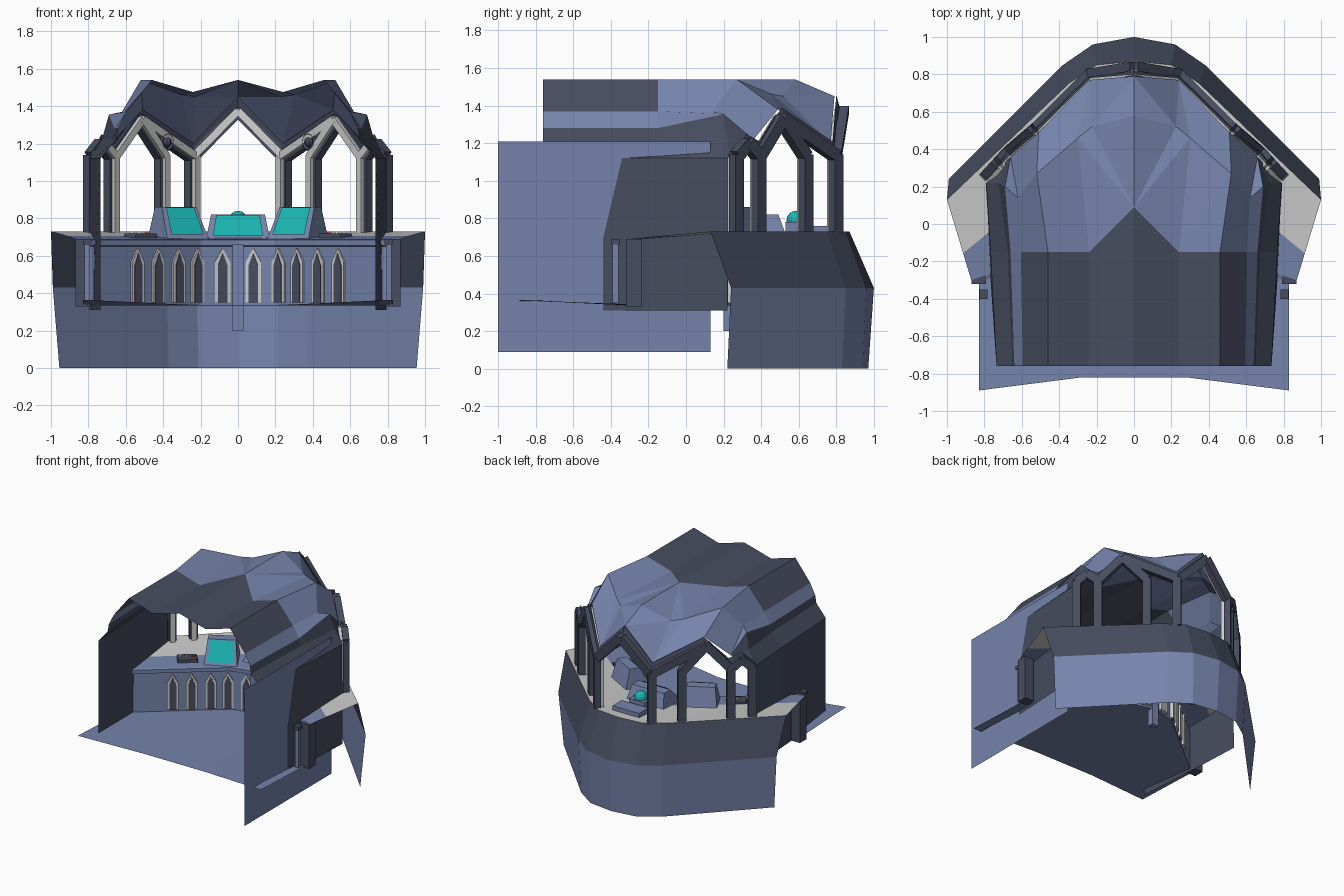
import bpy, math
from mathutils import Vector as V

if "Cube" in bpy.data.objects:
    bpy.data.objects.remove(bpy.data.objects["Cube"])

def mat(name, c):
    m = bpy.data.materials.new(name)
    m.diffuse_color = (*c, 1)
    m.use_nodes = True
    m.node_tree.nodes["Principled BSDF"].inputs["Base Color"].default_value = m.diffuse_color
    return m

BLUE = mat("blue_grey", (0.18, 0.23, 0.41))
DARK = mat("dark_plate", (0.062, 0.074, 0.115))
TEAL = mat("teal", (0.01, 0.46, 0.44))
RED = mat("red", (0.6, 0.05, 0.05))

def mesh(name, verts, faces, m=None, mirror=True):
    me = bpy.data.meshes.new(name)
    me.from_pydata([tuple(v) for v in verts], [], faces)
    ob = bpy.data.objects.new(name, me)
    bpy.context.collection.objects.link(ob)
    if m:
        me.materials.append(m)
    if mirror:
        mod = ob.modifiers.new("mirror", 'MIRROR')
        mod.merge_threshold = 0.0005
    return ob

def loft(name, rows, m=None, mirror=True):
    n = len(rows[0])
    faces = [(r*n+i, r*n+i+1, (r+1)*n+i+1, (r+1)*n+i)
             for r in range(len(rows)-1) for i in range(n-1)]
    return mesh(name, [p for r in rows for p in r], faces, m, mirror)

BOX = [(0, 1, 3, 2), (4, 6, 7, 5), (0, 4, 5, 1), (2, 3, 7, 6), (0, 2, 6, 4), (1, 5, 7, 3)]

def beams(name, segs, w, depth, off, m=None):
    """Rectangular bars; each segment is (start, end, outward normal)."""
    vs, fs = [], []
    for a, b, n in segs:
        a, b, n = V(a), V(b), V(n).normalized()
        u = (b-a).normalized().cross(n).normalized()
        k = len(vs)
        vs += [p + u*s*w/2 + n*(off + t*depth/2) for p in (a, b) for s in (-1, 1) for t in (-1, 1)]
        fs += [tuple(k+i for i in f) for f in BOX]
    return mesh(name, vs, fs, m)

def box(name, lo, hi, m=None, mirror=True):
    vs = [(x, y, z) for x in (lo[0], hi[0]) for y in (lo[1], hi[1]) for z in (lo[2], hi[2])]
    return mesh(name, vs, BOX, m, mirror)

def prism(name, poly, origin, right, depth, m=None, mirror=True):
    """Extrude a (right, up) polygon away from its face direction."""
    o, r = V(origin), V(right).normalized()
    back = V((-r.y, r.x, 0))
    n = len(poly)
    vs = [o + r*a + V((0, 0, b)) + back*t for t in (0, depth) for a, b in poly]
    fs = [tuple(range(n)), tuple(range(2*n-1, n-1, -1))]
    fs += [(i, i+n, (i+1) % n+n, (i+1) % n) for i in range(n)]
    return mesh(name, vs, fs, m, mirror)

# outer hull band: lower wall and dark inward sloping upper wall
foot = [(.955, .22), (.37, .83), (.21, .94), (0, .97)]
belt = [(.99, .24), (.38, .85), (.22, .96), (0, 1.0)]
rim = [(1.0, .13), (.35, .75), (.2, .85), (0, .87)]
at = lambda pts, z: [(x, y, z) for x, y in pts]
loft("hull_lower", [at(foot, 0), at(belt, .43)], BLUE)
loft("hull_upper", [at(belt, .43), at(rim, .73)], DARK)

# console wall, sloped shelf and floor
wall = [(.87, -.30), (.78, -.27), (.2, .2), (0, .25)]
mid = [((a+2*c)/3, (b+2*d)/3) for (a, b), (c, d) in zip(rim, wall)]
loft("rim_shelf", [at(rim, .73), at(mid, .705)])
loft("console_shelf", [at(mid, .705), at(wall, .69)], BLUE)
loft("console_wall", [at(wall, .66), at(wall, .335)], BLUE)
trim = [(x, y-.02) for x, y in wall]
loft("console_trim", [at(wall, .69), at(trim, .685), at(trim, .655), at(wall, .65)], BLUE)
floor = [(0, -.82, .338), (.28, -.82, .338), (.83, -.89, .365), (.83, -.23, .34),
         (.78, -.27, .335), (.2, .2, .335), (0, .25, .335)]
mesh("floor", floor, [(0, 1, 5, 6), (1, 2, 3, 4, 5)], BLUE)
box("centre_post", (-.03, .2, .2), (.03, .25, .66), BLUE, False)

# pointed niches along the console wall
def niche(x, y, right):
    for nm, w, h, d, m in (("niche_frame", .042, .29, .0, None), ("niche_recess", .026, .265, -.004, DARK)):
        poly = [(-w, 0), (w, 0), (w, h*.75), (0, h), (-w, h*.75)]
        r = V(right).normalized()
        prism(nm, poly, (x + r.y*(.012-d), y - r.x*(.012-d), .35), right, .03, m)
niche(.085, .235, (.2, -.05, 0))
for x in (.22, .32, .43, .54):
    niche(x, .2-(x-.2)*.81, (.58, -.47, 0))

# canopy roof: rear section strip, then faceted vault with gables
sec = [(0, 1.54), (.24, 1.475), (.46, 1.54), (.595, 1.37), (.64, 1.28), (.65, 1.22), (.735, 1.12), (.735, .31)]
grow = [0, 0, 0, .01, .02, .025, .035, .042]
grow[6] = .032
R = [(x, -.76, z) for x, z in sec] + [(x+g, -.15, z) for (x, z), g in zip(sec, grow)]
R[8] = (0, .09, 1.54)
R += [(.52, .27, 1.54), (.30, .46, 1.46), (.225, .52, 1.45), (0, .58, 1.54), (0, .79, 1.45),
      (.24, .77, 1.20), (.51, .49, 1.38), (.66, .36, 1.22), (.62, .14, 1.37), (.69, .20, 1.355),
      (.725, .22, 1.23), (.79, .22, 1.12), (.795, .22, .31)]
rear = [(i, i+1, i+9, i+8) for i in range(7)]
shelf_strip = rear.pop(3)
rear += [(12, 13, 26, 25), (25, 26, 23), (13, 14, 27, 26), (26, 27, 23), (14, 15, 28, 27)]
front = [(9, 10, 16), (8, 9, 17), (9, 16, 17), (8, 17, 18), (8, 18, 19), (18, 17, 21), (19, 18, 20),
         (18, 21, 20), (17, 16, 22), (17, 22, 21), (10, 11, 24, 16), (16, 24, 23, 22),
         (11, 12, 25, 24), (24, 25, 23), shelf_strip]
roof = mesh("canopy_roof", R, front + rear, BLUE)
roof.data.materials.append(DARK)
for p in roof.data.polygons:
    p.material_index = int(p.index >= len(front))

# window pillars and gable bars, dark outside with a pale inner lining
P = [(.24, .79), (.40, .63), (.67, .38), (.78, .26)]
N, NF = (1, 1, 0), (0, 1, 0)
segs = [((x, y, .72), (x, y, 1.14), N) for x, y in P]
top = [V((x, y, 1.13)) for x, y in P]
peak, small = V((.53, .50, 1.33)), V((.725, .32, 1.20))
segs += [(top[0], (0, .83, 1.375), NF), (top[0], peak, N), (top[1], peak, N), (top[2], peak, N),
         (top[2], small, N), (top[3], small, N)]
beams("window_frame", segs, .065, .05, .012, DARK)
beams("window_lining", segs, .04, .03, -.022)
# eave fascia joining roof edge to window gables
fas = [(0, .80, 1.455), (.24, .78, 1.21), (.52, .51, 1.39), (.66, .39, 1.21), (.73, .32, 1.25), (.79, .25, 1.13)]
loft("eave_fascia", [fas, [(x, y+.02, z-.07) for x, y, z in fas]], DARK)

# round lamps hung at the second pillar
for s in (-1, 1):
    bpy.ops.mesh.primitive_torus_add(major_radius=.042, minor_radius=.01, major_segments=12, minor_segments=4,
                                     location=(s*.38, .61, 1.21), rotation=(math.pi/2, 0, -s*math.pi/4))
    bpy.context.object.name = "lamp_ring"
    bpy.context.object.data.materials.append(DARK)
    bpy.ops.mesh.primitive_uv_sphere_add(segments=8, ring_count=6, radius=.026, location=(s*.38, .61, 1.21))
    bpy.context.object.name = "lamp_bulb"
    bpy.context.object.data.materials.append(DARK)

# right-hand outer panel (the flared roof wall passes through it), end boxes and rods
mesh("right_outer_panel", [(.757, -1, .09), (.757, .13, .09), (.757, .13, 1.21), (.757, -1, 1.21)],
     [(0, 1, 2, 3)], BLUE, False)
box("end_box", (.79, -.32, .33), (.87, -.235, .69), DARK)
box("side_rod", (.79, -.39, .35), (.82, -.36, .66), BLUE)
box("rod_cap", (.783, -.40, .66), (.827, -.35, .69), DARK)

# consoles: slanted desks with teal screens
def desk(name, centre, ang, w, h, z, d, m2):
    c, (ca, sa) = V(centre), (math.cos(ang), math.sin(ang))
    def p(a, b, zz):
        return c + V((a*ca - b*sa, a*sa + b*ca, zz))
    lo = [p(-w, -d, z), p(w, -d, z), p(-w, d, z), p(w, d, z)]
    hi = [p(-w*.85, -d*.1, z+h), p(w*.85, -d*.1, z+h), p(-w*.85, d*.6, z+h), p(w*.85, d*.6, z+h)]
    mesh(name, lo+hi, [(0, 1, 5, 4), (2, 6, 7, 3), (0, 4, 6, 2), (1, 3, 7, 5), (4, 5, 7, 6)], BLUE, m2)
    a, b, e, f = lo[0], lo[1], hi[1], hi[0]
    off = V((sa, -ca, .4))*.008
    q = lambda s, t: a.lerp(b, s).lerp(f.lerp(e, s), t) + off
    mesh(name+"_screen", [q(.1, .12), q(.9, .12), q(.9, .97), q(.1, .97)], [(0, 1, 2, 3)], TEAL, m2)
desk("side_console", (.32, .25, 0), -.5, .125, .17, .69, .11, True)
desk("centre_console", (0, .42, 0), 0, .17, .13, .69, .12, False)

# teal dome behind the centre console
bpy.ops.mesh.primitive_uv_sphere_add(segments=12, ring_count=8, radius=.05, location=(0, .585, .79))
bpy.context.object.name = "dome_light"
bpy.context.object.data.materials.append(TEAL)
box("dome_base", (-.07, .53, .70), (.07, .64, .78), BLUE, False)
box("rear_desk", (-.12, .66, .70), (.12, .78, .76), BLUE, False)

# button pads
prism("button_pad", [(-.08, 0), (.08, 0), (.07, .03), (-.07, .03)], (.49, .05, .69), (.58, -.47, 0), .1, DARK)
for i in range(3):
    x, y = .49+.04*(i-.3), .10-.032*(i-.3)
    box("button", (x, y, .715), (x+.02, y+.02, .73), RED if i == 0 else None)
